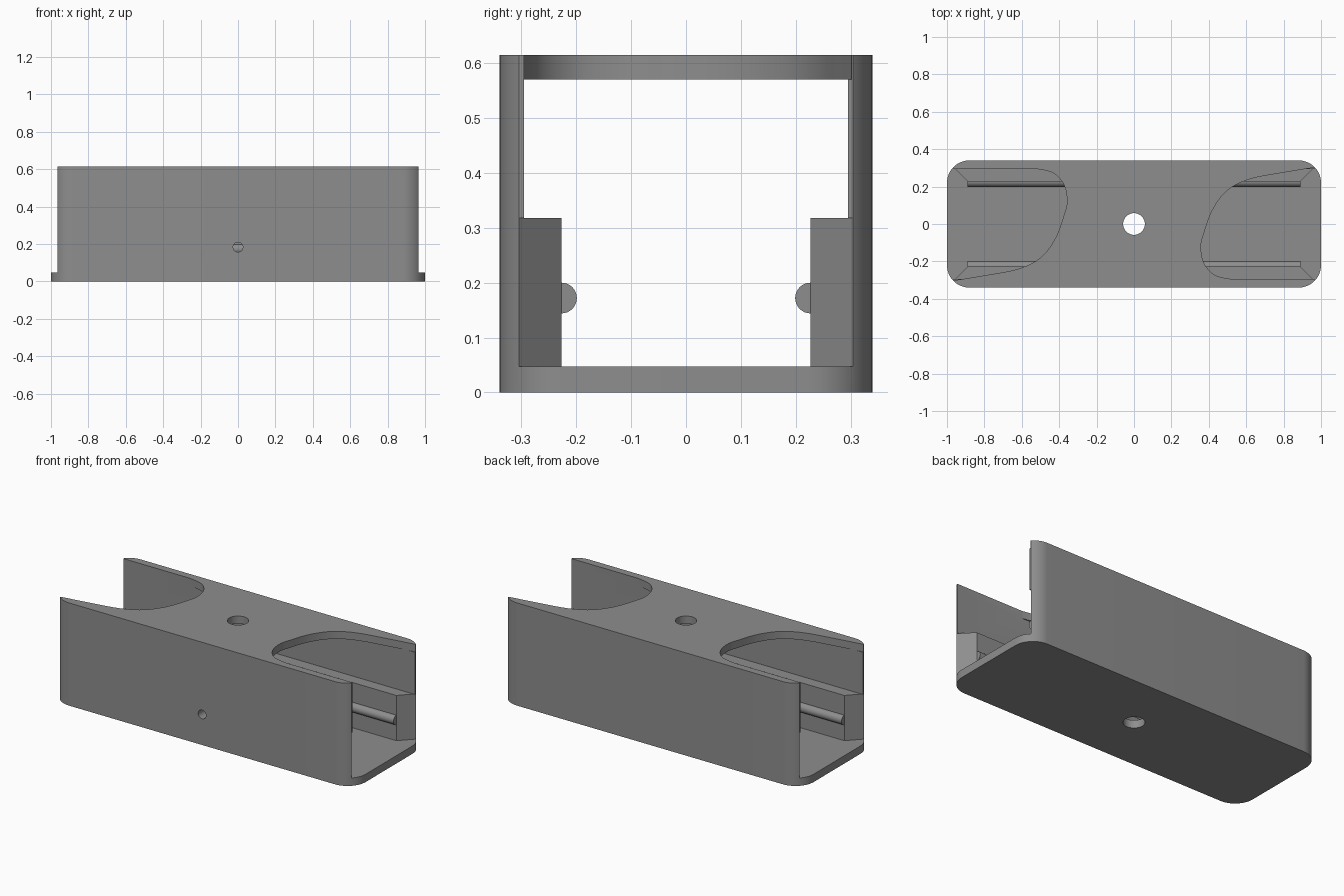
import bpy, bmesh, math
from mathutils import Vector

if "Cube" in bpy.data.objects:
    bpy.data.objects.remove(bpy.data.objects["Cube"])

grey = bpy.data.materials.new("mid grey")
grey.diffuse_color = (0.27, 0.27, 0.27, 1)
grey.use_nodes = True
grey.node_tree.nodes["Principled BSDF"].inputs["Base Color"].default_value = grey.diffuse_color

TIP, FLOOR, LEDGE, CEIL, TOP = 0.965, 0.047, 0.318, 0.57, 0.615
LEDGE_Y, WALL_Y = 0.227, 0.295


def prism(name, outline, lo, hi, axis="z"):
    """Extrude a closed outline along an axis; outline is (x,y), (x,z) or (y,z)."""
    place = {"z": lambda a, b, c: (a, b, c),
             "y": lambda a, b, c: (a, c, b),
             "x": lambda a, b, c: (c, a, b)}[axis]
    bm = bmesh.new()
    ends = [[bm.verts.new(place(a, b, c)) for a, b in outline] for c in (lo, hi)]
    bm.faces.new(ends[0][::-1])
    bm.faces.new(ends[1])
    n = len(outline)
    for i in range(n):
        j = (i + 1) % n
        bm.faces.new((ends[0][i], ends[0][j], ends[1][j], ends[1][i]))
    bmesh.ops.recalc_face_normals(bm, faces=bm.faces)
    mesh = bpy.data.meshes.new(name)
    bm.to_mesh(mesh)
    bm.free()
    mesh.materials.append(grey)
    ob = bpy.data.objects.new(name, mesh)
    bpy.context.collection.objects.link(ob)
    return ob


def circle(cx, cy, r, n=48):
    return [(cx + r * math.cos(2 * math.pi * i / n),
             cy + r * math.sin(2 * math.pi * i / n)) for i in range(n)]


def rounded_rect(hx, hy, r, n=14):
    pts = []
    for q, (sx, sy) in enumerate([(1, 1), (-1, 1), (-1, -1), (1, -1)]):
        for i in range(n + 1):
            a = math.pi / 2 * (q + i / n)
            pts.append((sx * (hx - r) + r * math.cos(a), sy * (hy - r) + r * math.sin(a)))
    return pts


def smooth_path(pts, n=6):
    """Catmull-Rom curve through the points."""
    p = [Vector(q) for q in [pts[0]] + pts + [pts[-1]]]
    out = []
    for a, b, c, d in zip(p, p[1:], p[2:], p[3:]):
        for i in range(n):
            t = i / n
            v = 0.5 * (2 * b + (c - a) * t + (2 * a - 5 * b + 4 * c - d) * t ** 2
                       + (3 * b - a - 3 * c + d) * t ** 3)
            out.append(tuple(v))
    return out + [pts[-1]]


def cut(target, cutter):
    mod = target.modifiers.new("cut", "BOOLEAN")
    mod.operation = "DIFFERENCE"
    mod.solver = "EXACT"
    mod.object = cutter
    bpy.context.view_layer.objects.active = target
    bpy.ops.object.modifier_apply(modifier=mod.name)
    bpy.data.objects.remove(cutter)


def mirrored_outline(quarter):
    """Outline symmetric in x and y from the points of its +x +y quarter."""
    right = quarter + [(x, -y) for x, y in reversed(quarter)]
    return right + [(-x, -y) for x, y in right]


# Solid block with rounded corners
body = prism("housing", rounded_rect(1.0, 0.34, 0.12), 0, TOP)

# Channel between the ledges with flared ends, open at both ends above the floor
end = [(TIP, 0.5), (1.1, 0.5)]
lower = mirrored_outline([(0.89, LEDGE_Y), (TIP, 0.305)] + end)
cut(body, prism("lower_channel", lower, FLOOR, LEDGE))

# Wider channel between the walls, up to the roof
upper = mirrored_outline([(TIP, WALL_Y)] + end)
cut(body, prism("upper_channel", upper, LEDGE, CEIL))

# Swooping roof openings, the second being the first turned half around
swoop = smooth_path([(TIP, 0.302), (0.80, 0.275), (0.62, 0.24), (0.50, 0.18),
                     (0.42, 0.075), (0.374, -0.05), (0.358, -0.123), (0.375, -0.21),
                     (0.433, -0.273), (0.524, -0.295)])
opening = swoop + [(TIP, -0.295), (TIP, -0.5), (1.1, -0.5), (1.1, 0.5), (TIP, 0.5)]
for s in (1, -1):
    cut(body, prism("roof_opening", [(s * x, s * y) for x, y in opening], CEIL, 0.8))

# Round hole through roof and floor, and a blind pin hole in the front wall
cut(body, prism("center_hole", circle(0, 0, 0.058), -0.2, 0.9))
cut(body, prism("pin_hole", circle(0, 0.183, 0.026, 32), -0.5, -0.235, "y"))

# Half-round rails along the ledges
parts = [body]
for s, side in ((-1, "front"), (1, "back")):
    parts.append(prism(side + "_rail", circle(s * LEDGE_Y, 0.172, 0.028, 32), -0.89, 0.89, "x"))

for ob in parts:
    bpy.ops.object.select_all(action="DESELECT")
    ob.select_set(True)
    bpy.context.view_layer.objects.active = ob
    bpy.ops.object.shade_smooth_by_angle(angle=math.radians(30))
